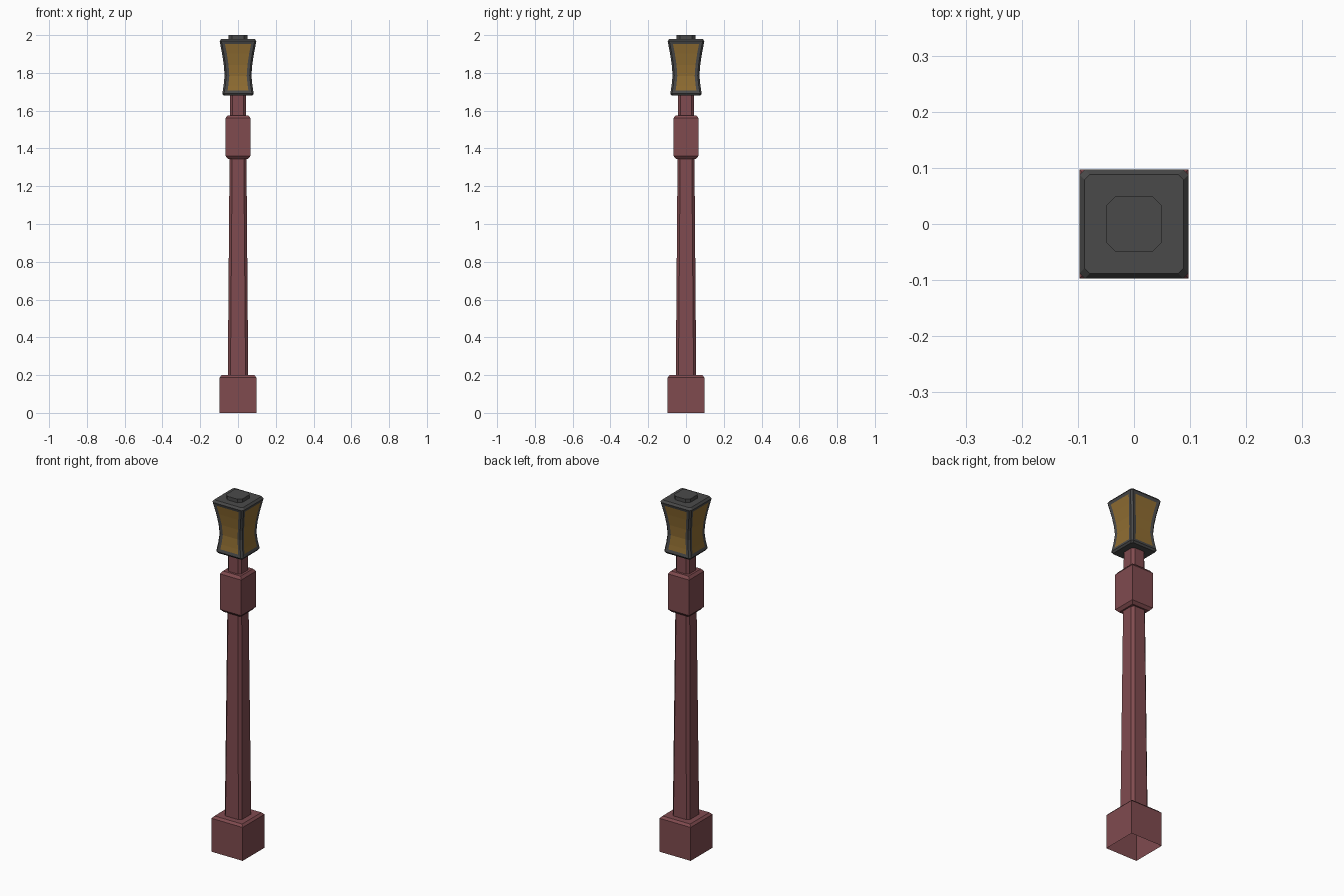
import bpy
import bmesh

cube = bpy.data.objects.get("Cube")
if cube:
    bpy.data.objects.remove(cube, do_unlink=True)


def make_material(name, colour):
    mat = bpy.data.materials.new(name)
    mat.use_nodes = True
    rgba = (*colour, 1.0)
    mat.diffuse_color = rgba
    mat.node_tree.nodes["Principled BSDF"].inputs["Base Color"].default_value = rgba
    return mat


red = make_material("dull red paint", (0.215, 0.07, 0.078))
dark = make_material("dark grey metal", (0.068, 0.068, 0.068))
amber = make_material("amber glass", (0.28, 0.155, 0.032))


def ring_points(half, cut):
    """Square outline, with its corners cut off when cut > 0."""
    points = []
    for sx, sy in ((1, 1), (-1, 1), (-1, -1), (1, -1)):
        a = (sx * half, sy * (half - cut))
        b = (sx * (half - cut), sy * half)
        if cut == 0:
            points.append(a)
        else:
            points += [a, b] if sx * sy > 0 else [b, a]
    return points


def loft(name, profile, cut, materials, open_bottom=False, panel_border=0):
    """Stack square rings of (height, half width) into one flat-faced part."""
    bm = bmesh.new()
    rings = [[bm.verts.new((x, y, z)) for x, y in ring_points(half, cut)]
             for z, half in profile]
    n = len(rings[0])
    sides = {}
    for level, (low, high) in enumerate(zip(rings, rings[1:])):
        for i in range(n):
            j = (i + 1) % n
            face = bm.faces.new((low[i], low[j], high[j], high[i]))
            if 0 < level < len(rings) - 2 and i % 2 == 1:
                sides.setdefault(i, []).append(face)
    bm.faces.new(rings[-1])
    if not open_bottom:
        bm.faces.new(rings[0][::-1])
    bm.normal_update()
    # Glass panes set into the wide sides
    if panel_border:
        for faces in sides.values():
            bmesh.ops.inset_region(bm, faces=faces, thickness=panel_border,
                                   depth=-0.002, use_even_offset=True)
            for face in faces:
                face.material_index = 1
    mesh = bpy.data.meshes.new(name)
    bm.to_mesh(mesh)
    bm.free()
    for mat in materials:
        mesh.materials.append(mat)
    obj = bpy.data.objects.new(name, mesh)
    bpy.context.collection.objects.link(obj)
    return obj


# Square foot, hollow underneath
loft("base", [(0, 0.097), (0.188, 0.097), (0.2, 0.086)], 0, [red], open_bottom=True)

# Tapering post with cut corners
loft("post", [(0.195, 0.054), (1.685, 0.042)], 0.014, [red])

# Collar near the top of the post
loft("collar", [(1.345, 0.053), (1.36, 0.066), (1.56, 0.066), (1.575, 0.055)], 0, [red])

# Waisted lantern with four glass panes
loft("lantern",
     [(1.68, 0.076), (1.69, 0.083), (1.735, 0.076), (1.785, 0.071),
      (1.84, 0.075), (1.9, 0.084), (1.968, 0.097), (1.98, 0.088)],
     0.009, [dark, amber], panel_border=0.016)

# Small cap on the lantern
loft("cap", [(1.975, 0.05), (2.0, 0.05)], 0.018, [dark])
